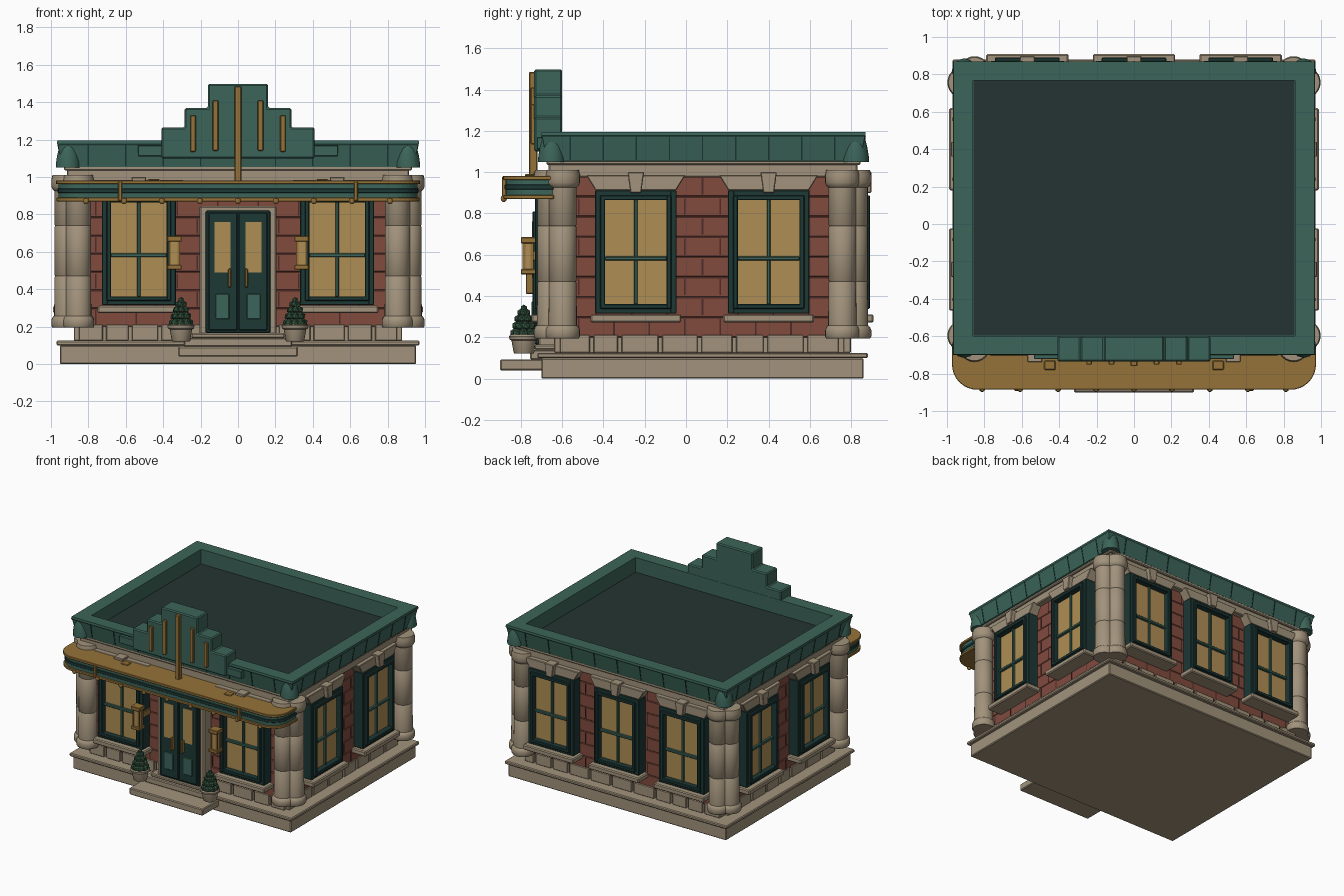
import bpy, bmesh, math, random
from mathutils import Vector

if "Cube" in bpy.data.objects:
    bpy.data.objects.remove(bpy.data.objects["Cube"])
random.seed(4)


def mat(name, r, g, b):
    m = bpy.data.materials.new(name)
    m.diffuse_color = (r, g, b, 1)
    m.use_nodes = True
    m.node_tree.nodes["Principled BSDF"].inputs["Base Color"].default_value = m.diffuse_color
    return m


STONE = mat("stone", .36, .29, .20)
BRICK = mat("brick", .22, .07, .048)
MORTAR = mat("joint", .07, .025, .02)
TEAL = mat("teal", .045, .13, .10)
DARK = mat("dark_green", .012, .04, .036)
GOLD = mat("gold", .30, .17, .04)
GLASS = mat("glass", .43, .27, .09)
ROOF = mat("roof", .018, .034, .032)
LEAF = mat("leaf", .035, .09, .05)


def finish(name, bm, material, bevel=0, smooth=None):
    bmesh.ops.recalc_face_normals(bm, faces=bm.faces)
    me = bpy.data.meshes.new(name)
    bm.to_mesh(me)
    bm.free()
    me.materials.append(material)
    if smooth:
        me.polygons.foreach_set("use_smooth", [True] * len(me.polygons))
        me.set_sharp_from_angle(angle=math.radians(smooth))
    ob = bpy.data.objects.new(name, me)
    bpy.context.collection.objects.link(ob)
    if bevel:
        b = ob.modifiers.new("bevel", "BEVEL")
        b.width, b.segments = bevel, 1
    return ob


def loft(name, loops, material, bevel=0, smooth=None):
    """Skin a list of equal-length closed loops and cap both ends."""
    bm = bmesh.new()
    rows = [[bm.verts.new(p) for p in lp] for lp in loops]
    n = len(rows[0])
    for a, b in zip(rows, rows[1:]):
        for i in range(n):
            bm.faces.new((a[i], a[(i + 1) % n], b[(i + 1) % n], b[i]))
    bm.faces.new(rows[0])
    bm.faces.new(rows[-1])
    return finish(name, bm, material, bevel, smooth)


def rect(x0, x1, y0, y1, z):
    return [(x0, y0, z), (x1, y0, z), (x1, y1, z), (x0, y1, z)]


def box(name, x0, x1, y0, y1, z0, z1, m, bevel=.006):
    return loft(name, [rect(x0, x1, y0, y1, z0), rect(x0, x1, y0, y1, z1)], m, bevel)


def on_face(face, u, z, d):
    """u runs along a wall, d is the distance out of it."""
    return {"front": (u, -.63 - d, z), "back": (u, .79 + d, z),
            "right": (.87 + d, u, z), "left": (-.87 - d, u, z)}[face]


def prism(name, face, pts, d0, d1, m, bevel=.004, tilt=0):
    zb = min(z for u, z in pts)
    return loft(name, [[on_face(face, u, z, d + tilt * (z - zb)) for u, z in pts] for d in (d0, d1)], m, bevel)


def slab(name, face, u, w, z0, z1, d0, d1, m, bevel=.004, tilt=0):
    h = w / 2
    return prism(name, face, [(u - h, z0), (u + h, z0), (u + h, z1), (u - h, z1)], d0, d1, m, bevel, tilt)


def lathe(name, prof, x, y, m, n=24, smooth=40):
    ring = [(math.cos(2 * math.pi * i / n), math.sin(2 * math.pi * i / n)) for i in range(n)]
    return loft(name, [[(x + r * c, y + r * s, z) for c, s in ring] for r, z in prof], m, smooth=smooth)


# plinth, stone core and brick courses
box("plinth", -.952, .952, -.70, .86, 0, .10, STONE)
box("plinth_lip", -.97, .97, -.72, .88, .10, .125, STONE)
box("base_core", -.85, .85, -.61, .77, .12, .21, STONE)
for i in range(8):
    z = .2 + i * .0975
    box("brick_course", -.87, .87, -.63, .79, z, z + .0975, BRICK, .004)
WALLS = {"front": (-.86, .86), "back": (-.86, .86), "left": (-.62, .78), "right": (-.62, .78)}
for f, (a, b) in WALLS.items():
    u = a
    while u < b - .05:
        w = min(random.uniform(.13, .2), b - u)
        slab("base_stone", f, u + w / 2, w - .018, .125, .212, -.03, .008, STONE)
        u += w
    for i in range(8):
        for k in range(7):
            u = a + .1 + (k + .5 * (i % 2)) * (b - a - .2) / 7
            z = .2 + i * .0975
            slab("brick_joint", f, u, .008, z + .01, z + .088, -.01, .002, MORTAR, 0)

# entablature
box("entablature", -.915, .915, -.665, .83, .975, 1.04, STONE)
box("cornice_fillet", -.93, .93, -.675, .845, 1.035, 1.06, STONE)

# paired corner columns
col = [(.078, .195), (.084, .205), (.084, .235), (.078, .25), (.069, .258), (.067, .465), (.063, .47), (.067, .475),
       (.067, .735), (.063, .74), (.067, .745), (.067, .925), (.078, .935), (.084, .95), (.084, .985), (.078, 1.01)]
for s in (-1, 1):
    for xx, yy in ((.853, -.653), (.914, -.597), (.853, .813), (.914, .757)):
        lathe("column", col, s * xx, yy, STONE)

# roof: flared parapet with sunken floor
cy = .085


def ring(hx, hy, z):
    return rect(-hx, hx, cy - hy, cy + hy, z)


loft("parapet", [ring(.925, .745, 1.05), ring(.94, .76, 1.055), ring(.962, .78, 1.17), ring(.968, .785, 1.178),
                 ring(.966, .783, 1.195), ring(.86, .683, 1.195), ring(.86, .683, 1.075)], TEAL)
box("roof_floor", -.859, .859, -.597, .767, 1.06, 1.08, ROOF, 0)
for f, (a, b) in WALLS.items():
    base = {"front": .045, "back": .055}.get(f, .07)
    for k in range(9):
        slab("parapet_seam", f, a + .06 + k * (b - a - .12) / 8, .007, 1.06, 1.175, base - .02, base + .004, DARK, 0, .19)
for sx in (-1, 1):
    for y in (-.65, .82):
        lathe("parapet_corner", [(.066, 1.05), (.066, 1.07), (.058, 1.12), (.045, 1.17), (.03, 1.192)],
              sx * .908, y, TEAL, 12)

# stepped sign with gold fins
half = [(.41, 1.10), (.41, 1.265), (.285, 1.265), (.285, 1.37), (.16, 1.37), (.16, 1.498)]
prism("stepped_sign", "front", half + [(-u, z) for u, z in reversed(half)], -.03, .105, TEAL, .008)
slab("sign_base", "front", 0, 1.07, 1.11, 1.17, 0, .092, TEAL)
slab("sign_fin", "front", 0, .036, .975, 1.485, .09, .13, GOLD)
for s in (-1, 1):
    slab("sign_fin", "front", s * .12, .03, 1.14, 1.41, .09, .122, GOLD)
    slab("sign_fin", "front", s * .24, .03, 1.135, 1.33, .09, .122, GOLD)


# canopy with rounded ends
def canopy(name, grow, z0, z1, m):
    hx, yf, r = .965 + grow, -.878 - grow, .135
    arc = [(hx - r + r * math.cos(t), yf + r - r * math.sin(t)) for t in [k * math.pi / 16 for k in range(9)]]
    pts = [(hx, -.64)] + arc + [(-x, y) for x, y in reversed(arc)] + [(-hx, -.64)]
    loft(name, [[(x, y, z) for x, y in pts] for z in (z0, z1)], m, .003)


canopy("canopy_bottom", .006, .87, .89, GOLD)
canopy("canopy_body", -.005, .885, .97, TEAL)
canopy("canopy_stripe", .0, .915, .94, DARK)
canopy("canopy_top", .008, .962, .982, GOLD)
for s in (-1, 1):
    slab("canopy_clip", "front", s * .63, .022, .872, .978, .23, .262, GOLD)
    slab("canopy_plate", "front", s * .45, .06, .98, .99, .1, .15, GOLD)
for k in range(-4, 5):
    x = k * .203
    lathe("canopy_knob", [(.006, .856), (.014, .863), (.016, .872), (.012, .885)], x, -.882, GOLD, 10)


# windows
def window(f, u):
    slab("window_glass", f, u, .32, .34, .89, -.02, .055, GLASS, 0)
    for w, z0, z1, t, d in ((.395, .315, .912, .032, .082), (.345, .338, .888, .024, .1)):
        for s in (-1, 1):
            slab("window_jamb", f, u + s * (w - t) / 2, t, z0, z1, -.02, d, DARK)
        slab("window_rail", f, u, w, z0, z0 + t, -.02, d - .001, DARK)
        slab("window_rail", f, u, w, z1 - t, z1, -.02, d - .001, DARK)
    slab("window_mullion", f, u, .018, .36, .87, .03, .07, TEAL)
    slab("window_crossbar", f, u, .3, .572, .592, .03, .074, TEAL)
    slab("window_sill", f, u, .44, .272, .312, -.02, .118, STONE, .007)
    prism("window_lintel", f, [(u - .195, .912), (u + .195, .912), (u + .24, .985), (u - .24, .985)], -.02, .075, STONE)
    prism("window_keystone", f, [(u - .026, .9), (u + .026, .9), (u + .04, 1.0), (u - .04, 1.0)], -.02, .108, STONE)


for u in (-.53, .53):
    window("front", u)
for u in (-.57, 0, .57):
    window("back", u)
for f in ("left", "right"):
    window(f, -.243)
    window(f, .4)

# double door
slab("door_surround", "front", 0, .41, .15, .845, -.02, .085, STONE, .008)
slab("door_frame", "front", 0, .345, .165, .82, 0, .1, DARK, .006)
for s in (-1, 1):
    slab("door_leaf", "front", s * .08, .153, .18, .81, .08, .112, DARK)
    slab("door_glass", "front", s * .083, .085, .49, .76, .09, .115, GLASS, 0)
    slab("door_panel", "front", s * .083, .075, .24, .375, .09, .118, TEAL)
    slab("door_handle", "front", s * .045, .016, .41, .51, .105, .145, GOLD)

# steps
box("lower_step", -.32, .32, -.9, -.69, .04, .093, STONE)
box("middle_step", -.29, .29, -.755, -.6, .093, .14, STONE)
box("upper_step", -.25, .25, -.735, -.6, .14, .165, STONE)

# lanterns and potted shrubs
for s in (-1, 1):
    x = s * .34
    slab("lantern_arm", "front", x, .03, .57, .62, -.01, .12, GOLD)
    slab("lantern_glass", "front", x, .046, .525, .66, .112, .158, GLASS, 0)
    for z0, z1 in ((.505, .53), (.655, .685)):
        slab("lantern_cap", "front", x, .078, z0, z1, .098, .17, GOLD)
    for e in (-1, 1):
        for d in (.108, .148):
            slab("lantern_post", "front", x + e * .023, .012, .525, .66, d, d + .014, GOLD, 0)
    px, py = s * .305, -.785
    lathe("pot", [(.046, .122), (.05, .13), (.06, .185), (.07, .19), (.072, .205), (.066, .213), (.05, .2)],
          px, py, STONE, 16)
    bm = bmesh.new()
    for z, r, n, q in ((.22, .044, 8, .025), (.256, .036, 7, .023), (.29, .027, 6, .021), (.32, .015, 4, .019),
                       (.342, 0, 1, .017)):
        for k in range(n):
            t = 2 * math.pi * (k + z * 9) / n
            g = bmesh.ops.create_icosphere(bm, subdivisions=1, radius=q)
            bmesh.ops.translate(bm, verts=g["verts"], vec=Vector((px + r * math.cos(t), py + r * math.sin(t), z)))
    finish("shrub", bm, LEAF)
    lathe("shrub_core", [(.05, .195), (.044, .23), (.012, .34)], px, py, LEAF, 8, 20)
